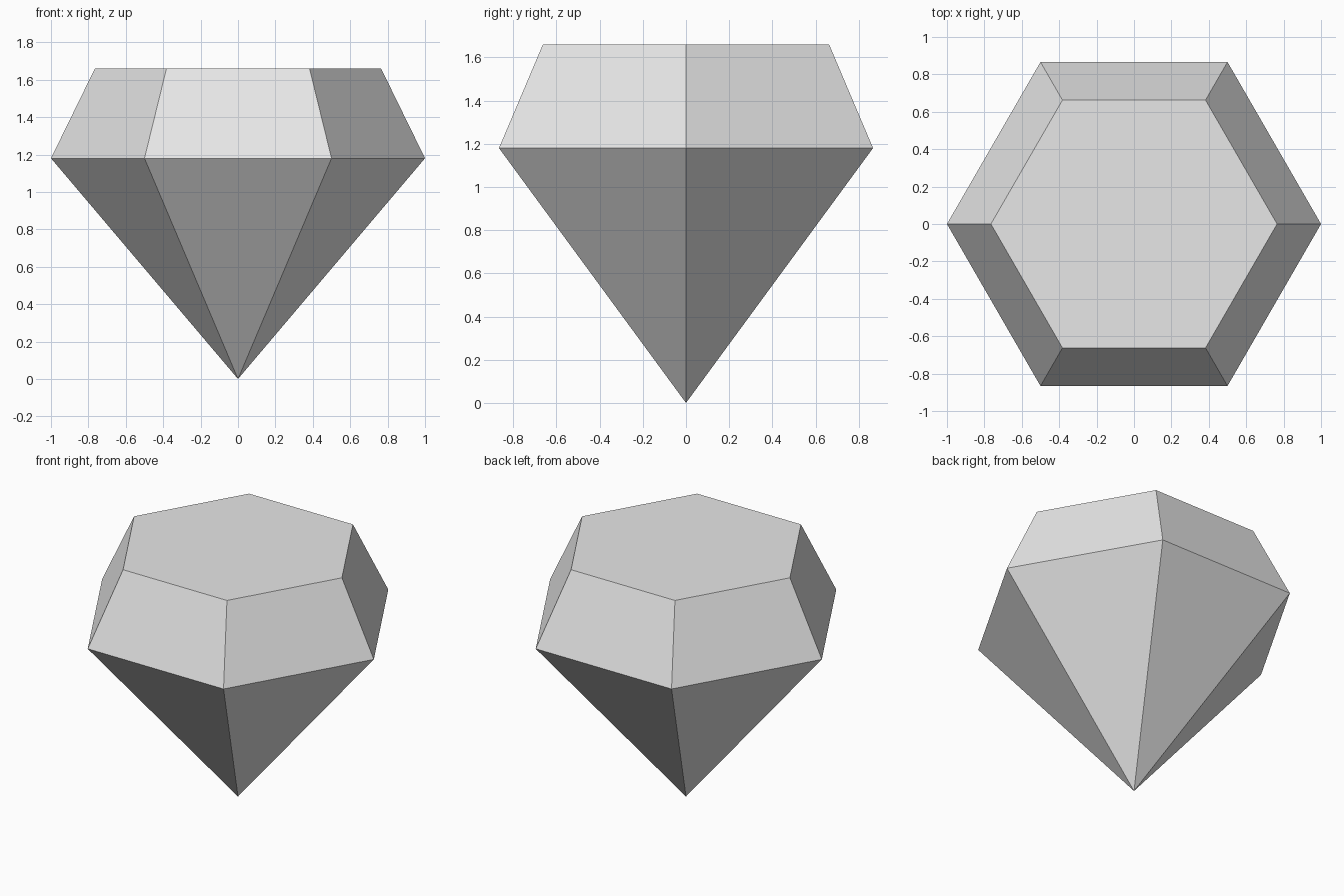
import bpy
import bmesh
from math import cos, sin, tau

cube = bpy.data.objects.get("Cube")
if cube:
    bpy.data.objects.remove(cube, do_unlink=True)

SIDES = 6
GIRDLE_Z, TOP_Z = 1.18, 1.66
GIRDLE_R, TABLE_R = 1.0, 0.765

# Plain grey material
grey = bpy.data.materials.new("light_grey")
grey.use_nodes = True
colour = (0.8, 0.8, 0.8, 1)
grey.diffuse_color = colour
grey.node_tree.nodes["Principled BSDF"].inputs["Base Color"].default_value = colour


def ring(bm, radius, z):
    return [bm.verts.new((radius * cos(tau * i / SIDES), radius * sin(tau * i / SIDES), z))
            for i in range(SIDES)]


# Cut gem: pointed base, sloped crown and flat table
bm = bmesh.new()
tip = bm.verts.new((0, 0, 0))
girdle = ring(bm, GIRDLE_R, GIRDLE_Z)
table = ring(bm, TABLE_R, TOP_Z)
for i in range(SIDES):
    j = (i + 1) % SIDES
    bm.faces.new((tip, girdle[j], girdle[i]))
    bm.faces.new((girdle[i], girdle[j], table[j], table[i]))
bm.faces.new(table)
bmesh.ops.recalc_face_normals(bm, faces=bm.faces)

mesh = bpy.data.meshes.new("gem")
bm.to_mesh(mesh)
bm.free()
mesh.materials.append(grey)
gem = bpy.data.objects.new("gem", mesh)
bpy.context.collection.objects.link(gem)
